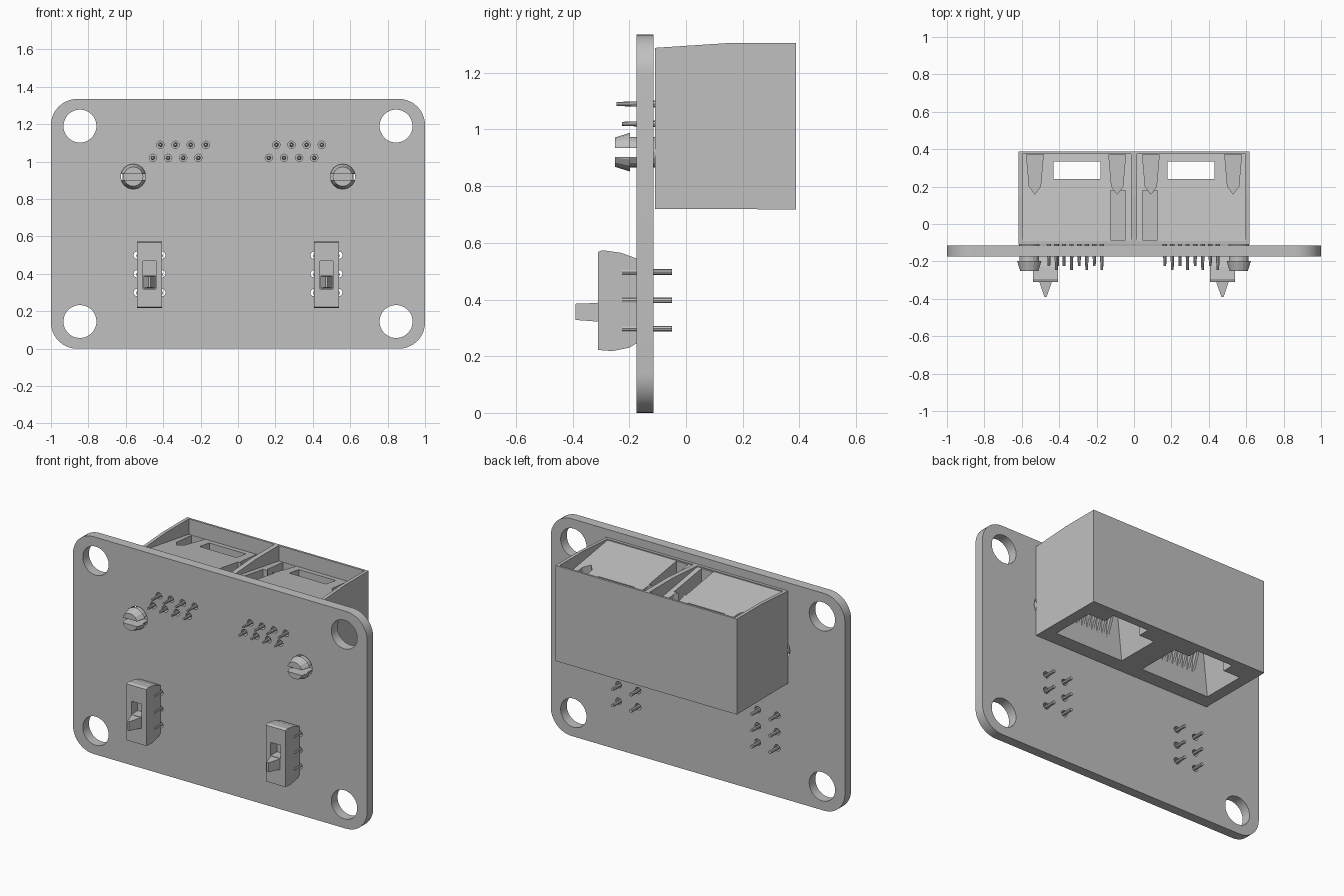
import bpy
import bmesh
import math
from mathutils import Matrix, Vector

cube = bpy.data.objects.get("Cube")
if cube:
    bpy.data.objects.remove(cube, do_unlink=True)

grey = bpy.data.materials.new("light_grey")
grey.use_nodes = True
grey.diffuse_color = (0.53, 0.53, 0.53, 1)
for node in grey.node_tree.nodes:
    if node.type == 'BSDF_PRINCIPLED':
        node.inputs["Base Color"].default_value = grey.diffuse_color


def finish(name, bm):
    bmesh.ops.recalc_face_normals(bm, faces=bm.faces)
    mesh = bpy.data.meshes.new(name)
    bm.to_mesh(mesh)
    bm.free()
    mesh.materials.append(grey)
    obj = bpy.data.objects.new(name, mesh)
    bpy.context.collection.objects.link(obj)
    return obj


def loft(name, first, second):
    """Solid between two matching loops of points."""
    bm = bmesh.new()
    a = [bm.verts.new(p) for p in first]
    b = [bm.verts.new(p) for p in second]
    bm.faces.new(a)
    bm.faces.new(b)
    for i in range(len(a)):
        j = (i + 1) % len(a)
        bm.faces.new((a[i], a[j], b[j], b[i]))
    return finish(name, bm)


def rect(x0, x1, y0, y1, z):
    return [(x0, y0, z), (x1, y0, z), (x1, y1, z), (x0, y1, z)]


def box(name, x0, x1, y0, y1, z0, z1):
    x0, x1 = sorted((x0, x1))
    return loft(name, rect(x0, x1, y0, y1, z0), rect(x0, x1, y0, y1, z1))


def prism(name, profile, x0, x1):
    """Extrude a (y, z) profile along x."""
    return loft(name, [(x0, y, z) for y, z in profile], [(x1, y, z) for y, z in profile])


def rod(name, x, z, y0, y1, r0, r1=None, sides=12):
    bm = bmesh.new()
    place = Matrix.Translation((x, (y0 + y1) / 2, z)) @ Matrix.Rotation(-math.pi / 2, 4, 'X')
    bmesh.ops.create_cone(bm, cap_ends=True, segments=sides, radius1=r0,
                          radius2=r0 if r1 is None else r1, depth=y1 - y0, matrix=place)
    return finish(name, bm)


def cut(obj, cutter):
    cutter.hide_render = True
    mod = obj.modifiers.new("cut", 'BOOLEAN')
    mod.operation = 'DIFFERENCE'
    mod.solver = 'EXACT'
    mod.object = cutter
    bpy.context.view_layer.objects.active = obj
    bpy.ops.object.modifier_apply(modifier=mod.name)
    bpy.data.objects.remove(cutter, do_unlink=True)


FRONT, BACK = -0.175, -0.115
switch_rows = (0.3, 0.4, 0.5)
jack_pins = [(start + shift + 0.081 * i, z)
             for start in (-0.455, 0.165)
             for shift, z in ((0, 1.02), (0.04, 1.09))
             for i in range(4)]

# Circuit board with rounded corners
bm = bmesh.new()
bmesh.ops.create_cube(bm, size=1)
bmesh.ops.scale(bm, vec=(2, BACK - FRONT, 1.335), verts=bm.verts)
bmesh.ops.translate(bm, vec=(0, (FRONT + BACK) / 2, 0.6675), verts=bm.verts)
corners = [e for e in bm.edges if abs(e.verts[0].co.y - e.verts[1].co.y) > 0.01]
bmesh.ops.bevel(bm, geom=corners, offset=0.14, segments=10, profile=0.5, affect='EDGES')
board = finish("circuit_board", bm)

# Board holes: mounting, pegs, switch pins, jack pins
holes = [(0.845 * s, z, 0.088, 48) for s in (-1, 1) for z in (0.145, 1.19)]
holes += [(0.56 * s, 0.92, 0.066, 24) for s in (-1, 1)]
holes += [(s * 0.473 + o, z, 0.02, 12) for s in (-1, 1) for o in (-0.066, 0.066) for z in switch_rows]
holes += [(x, z, 0.02, 12) for x, z in jack_pins]
for x, z, r, sides in holes:
    cut(board, rod("hole_cutter", x, z, -0.3, 0, r, sides=sides))
bpy.ops.object.select_all(action='DESELECT')
board.select_set(True)
bpy.context.view_layer.objects.active = board
bpy.ops.object.shade_smooth_by_angle(angle=math.radians(30))

# Double socket housing
housing = prism("socket_housing",
                [(-0.11, 0.72), (0.388, 0.718), (0.388, 1.305), (0.15, 1.305), (-0.11, 1.288)],
                -0.617, 0.617)
for s in (-1, 1):
    # sunken sloping roof
    cut(housing, prism("roof_cutter",
                       [(-0.09, 1.283), (0.375, 1.21), (0.375, 1.4), (-0.09, 1.4)],
                       *sorted((s * 0.015, s * 0.597))))
    # tapered plug opening underneath
    low, high = sorted((s * 0.07, s * 0.55)), sorted((s * 0.14, s * 0.48))
    cut(housing, loft("plug_cutter", rect(*low, -0.02, 0.26, 0.7), rect(*high, 0.01, 0.26, 1.1)))
    # latch slot running right through
    cut(housing, box("latch_cutter", s * 0.18, s * 0.43, 0.24, 0.335, 0.69, 1.4))
    # light channels and wells beside the roof
    cut(housing, box("channel_cutter", s * 0.045, s * 0.125, -0.085, 0.18, 1.14, 1.4))
    for x in (0.09, 0.53):
        base = [(s * x - 0.045, 0.372), (s * x + 0.045, 0.372), (s * x + 0.03, 0.2),
                (s * x, 0.16), (s * x - 0.03, 0.2)]
        cut(housing, loft("well_cutter", [(a, b, 1.12) for a, b in base],
                          [(a, b, 1.4) for a, b in base]))

for s in (-1, 1):
    side = "left" if s > 0 else "right"
    # Spring contacts inside the plug opening
    for i in range(8):
        x = s * 0.31 + (i - 3.5) * 0.036
        prism(f"{side}_contact_{i + 1}",
              [(-0.02, 0.8), (0.07, 1.04), (0.07, 1.105), (0.05, 1.105), (-0.02, 0.84)],
              x - 0.008, x + 0.008)

    # Split snap peg
    peg = rod(f"{side}_peg_shaft", s * 0.56, 0.92, -0.2, -0.1, 0.054, sides=16)
    head = rod(f"{side}_peg_head", s * 0.56, 0.92, -0.25, -0.198, 0.052, 0.068, sides=16)
    for part in (peg, head):
        cut(part, box("peg_slot_cutter", s * 0.56 - 0.1, s * 0.56 + 0.1, -0.3, -0.14, 0.903, 0.935))

    # Slide switch body
    c = s * 0.473
    body = prism(f"{side}_switch_body",
                 [(-0.175, 0.245), (-0.2, 0.23), (-0.26, 0.218), (-0.31, 0.222),
                  (-0.31, 0.568), (-0.295, 0.574), (-0.23, 0.565), (-0.175, 0.545)],
                 c - 0.067, c + 0.067)
    cut(body, box("slider_cutter", c - 0.034, c + 0.034, -0.4, -0.25, 0.32, 0.47))

    # Switch slider
    box(f"{side}_slider_base", c - 0.033, c + 0.033, -0.312, -0.24, 0.322, 0.39)
    loft(f"{side}_slider_tip",
         [(c + x, -0.31, z) for x, z in ((-0.033, 0.322), (0.033, 0.322), (0.033, 0.388), (-0.033, 0.388))],
         [(c + x, -0.39, z) for x, z in ((-0.006, 0.328), (0.006, 0.328), (0.006, 0.385), (-0.006, 0.385))])

    # Switch pins
    for o in (-0.062, 0.062):
        for i, z in enumerate(switch_rows):
            rod(f"{side}_switch_pin", c + o, z - 0.003, -0.225, -0.05, 0.01, sides=8)

# Socket solder pins
for x, z in jack_pins:
    rod("socket_pin", x, z, -0.245 if z > 1.05 else -0.225, -0.1, 0.007, 0.012, sides=8)
